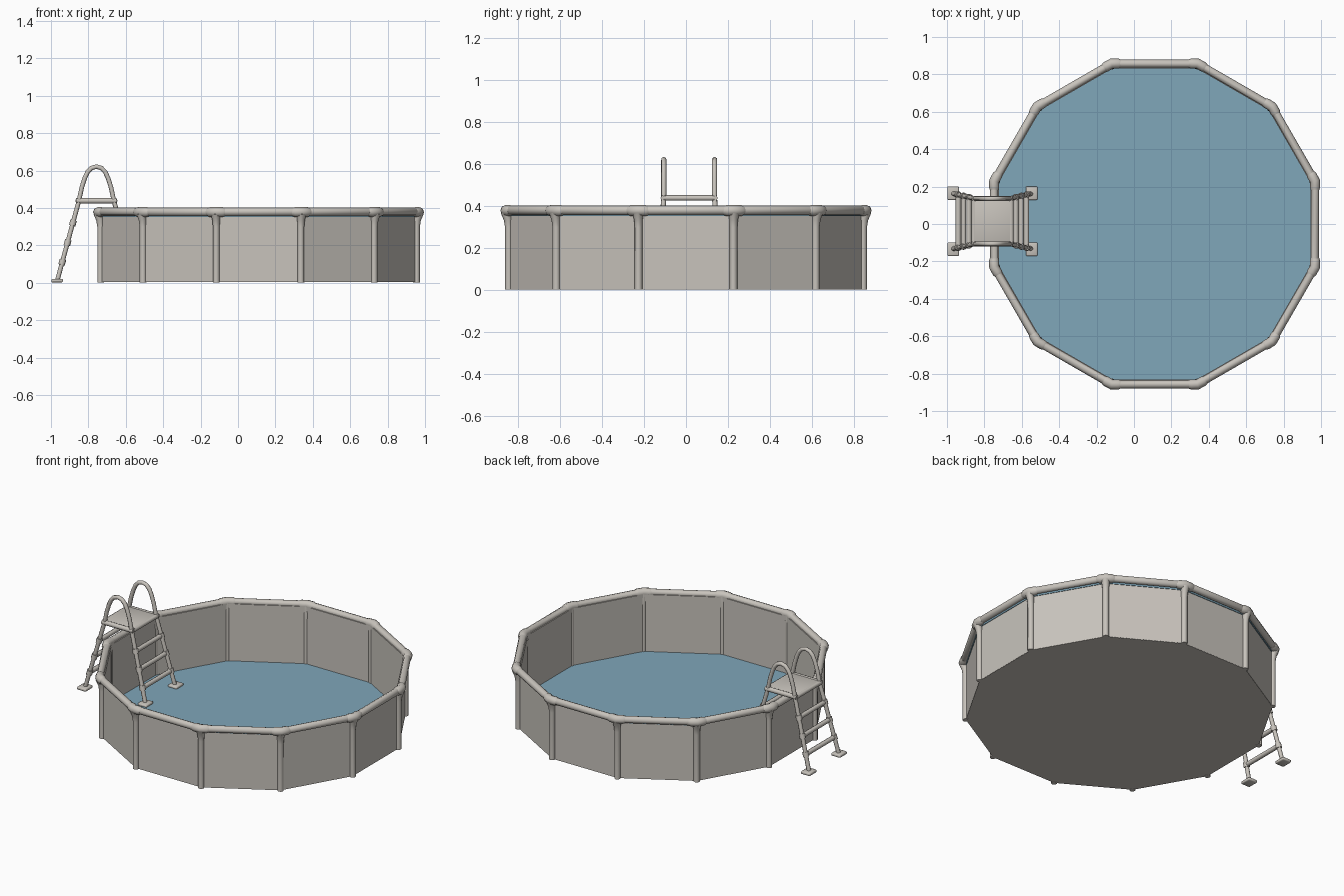
import bpy, bmesh, math
from mathutils import Vector

if "Cube" in bpy.data.objects:
    bpy.data.objects.remove(bpy.data.objects["Cube"])

CX, N = 0.11, 12          # pool centre and number of sides
LX, LY = -0.757, 0.015    # ladder centre


def material(name, rgb):
    m = bpy.data.materials.new(name)
    m.diffuse_color = (*rgb, 1)
    m.use_nodes = True
    m.node_tree.nodes["Principled BSDF"].inputs["Base Color"].default_value = m.diffuse_color
    return m


GREY = material("warm grey", (0.58, 0.55, 0.505))
BLUE = material("water blue", (0.215, 0.385, 0.49))


def add_mesh(name, me, mat, smooth=False):
    ob = bpy.data.objects.new(name, me)
    bpy.context.collection.objects.link(ob)
    me.materials.clear()
    me.materials.append(mat)
    for p in me.polygons:
        p.material_index = 0
    if smooth:
        bpy.ops.object.select_all(action='DESELECT')
        ob.select_set(True)
        bpy.context.view_layer.objects.active = ob
        bpy.ops.object.shade_smooth_by_angle(angle=math.radians(50))
    return ob


def tube(name, pts, r, cyclic=False, radii=None):
    cu = bpy.data.curves.new(name + "_path", 'CURVE')
    cu.dimensions = '3D'
    cu.bevel_depth = r
    cu.bevel_resolution = 2
    cu.use_fill_caps = True
    sp = cu.splines.new('POLY')
    sp.points.add(len(pts) - 1)
    for i, p in enumerate(pts):
        sp.points[i].co = (*p, 1)
        sp.points[i].radius = radii[i] if radii else 1
    sp.use_cyclic_u = cyclic
    tmp = bpy.data.objects.new(name + "_tmp", cu)
    bpy.context.collection.objects.link(tmp)
    dg = bpy.context.evaluated_depsgraph_get()
    me = bpy.data.meshes.new_from_object(tmp.evaluated_get(dg))
    bpy.data.objects.remove(tmp)
    return add_mesh(name, me, GREY, True)


def corner(k, r, z):
    a = math.radians(15 + 30 * k)
    return Vector((CX + r * math.cos(a), r * math.sin(a), z))


def ring(name, profile, mat):
    """Sweep a closed (radius, z) profile around the twelve sides."""
    bm = bmesh.new()
    loops = [[bm.verts.new(corner(k, r, z)) for r, z in profile] for k in range(N)]
    n = len(profile)
    for k in range(N):
        a, b = loops[k], loops[(k + 1) % N]
        for i in range(n):
            j = (i + 1) % n
            bm.faces.new((a[i], b[i], b[j], a[j]))
    bmesh.ops.recalc_face_normals(bm, faces=bm.faces)
    me = bpy.data.meshes.new(name)
    bm.to_mesh(me)
    bm.free()
    return add_mesh(name, me, mat)


def disc(name, r, z0, z1, mat):
    bm = bmesh.new()
    f = bm.faces.new([bm.verts.new(corner(k, r, z0)) for k in range(N)])
    g = bmesh.ops.extrude_face_region(bm, geom=[f])['geom']
    for v in g:
        if isinstance(v, bmesh.types.BMVert):
            v.co.z = z1
    bmesh.ops.recalc_face_normals(bm, faces=bm.faces)
    me = bpy.data.meshes.new(name)
    bm.to_mesh(me)
    bm.free()
    return add_mesh(name, me, mat)


def box(name, centre, size, bevel):
    bm = bmesh.new()
    bmesh.ops.create_cube(bm, size=1)
    for v in bm.verts:
        v.co = Vector(centre) + Vector([c * s for c, s in zip(v.co, size)])
    bmesh.ops.bevel(bm, geom=bm.edges[:], offset=bevel, segments=2,
                    affect='EDGES', profile=0.5)
    me = bpy.data.meshes.new(name)
    bm.to_mesh(me)
    bm.free()
    return add_mesh(name, me, GREY, True)


# Pool shell: wall, base, water and the liner edge below the rim
ring("pool_wall", [(0.874, 0.004), (0.874, 0.375), (0.862, 0.375), (0.862, 0.004)], GREY)
disc("pool_base", 0.873, 0.003, 0.009, GREY)
disc("water", 0.864, 0.011, 0.018, BLUE)
ring("liner_edge", [(0.878, 0.351), (0.878, 0.368), (0.872, 0.368), (0.872, 0.351)], BLUE)

# Rim tube with thicker joints, and a flared post at each corner
RIM = 0.888
tube("rim", [corner(k, RIM, 0.379) for k in range(N)], 0.022, cyclic=True)
for k in range(N):
    c = corner(k, RIM, 0.378)
    d0 = (corner(k - 1, RIM, 0.378) - c).normalized()
    d1 = (corner(k + 1, RIM, 0.378) - c).normalized()
    tube(f"rim_joint_{k}", [c + d0 * 0.05, c + d0 * 0.035, c, c + d1 * 0.035, c + d1 * 0.05],
         0.027, radii=[0.8, 1, 1, 1, 0.8])
    tube(f"post_{k}", [corner(k, 0.874, 0.002), corner(k, 0.874, 0.30),
                       corner(k, 0.877, 0.335), corner(k, 0.886, 0.372)],
         0.018, radii=[1, 1, 1.15, 1.5])


# Ladder: half width and side offset as functions of height
def half_y(z):
    return 0.121 + 0.027 * max(0, 0.44 - z) / 0.44


def leg_x(z):
    return 0.093 + 0.114 * (0.44 - z) / 0.42


half = [(leg_x(0.015), 0.015), (0.093, 0.44), (0.078, 0.51), (0.062, 0.56),
        (0.047, 0.592), (0.027, 0.613), (0.0, 0.621)]
profile = [(-x, z) for x, z in half] + [(x, z) for x, z in half[-2::-1]]
for s, side in ((-1, "front"), (1, "back")):
    tube(f"ladder_rail_{side}", [(LX + x, LY + s * half_y(z), z) for x, z in profile], 0.0125)
    tube(f"platform_bar_{side}", [(LX - 0.108, LY + s * 0.121, 0.438),
                                  (LX + 0.108, LY + s * 0.121, 0.438)], 0.015)
    for e, end in ((-1, "outer"), (1, "inner")):
        box(f"foot_{side}_{end}", (LX + e * 0.21, LY + s * 0.150, 0.011 if e < 0 else 0.022),
            (0.062, 0.072, 0.018), 0.006)
        # Collars where the rungs meet the legs
        for i, z in enumerate((0.11, 0.215, 0.32)):
            tube(f"collar_{side}_{end}_{i}",
                 [(LX + e * leg_x(z + d), LY + s * half_y(z + d), z + d) for d in (-0.014, 0.014)],
                 0.018)

# Rungs on both flights and the platform on top
for e, end in ((-1, "outer"), (1, "inner")):
    for i, z in enumerate((0.11, 0.215, 0.32)):
        x = LX + e * leg_x(z)
        tube(f"rung_{end}_{i}", [(x, LY - half_y(z), z), (x, LY + half_y(z), z)], 0.014)
    tube(f"platform_end_{end}", [(LX + e * 0.1, LY - 0.121, 0.438),
                                 (LX + e * 0.1, LY + 0.121, 0.438)], 0.013)
box("platform", (LX, LY, 0.439), (0.2, 0.24, 0.02), 0.005)
